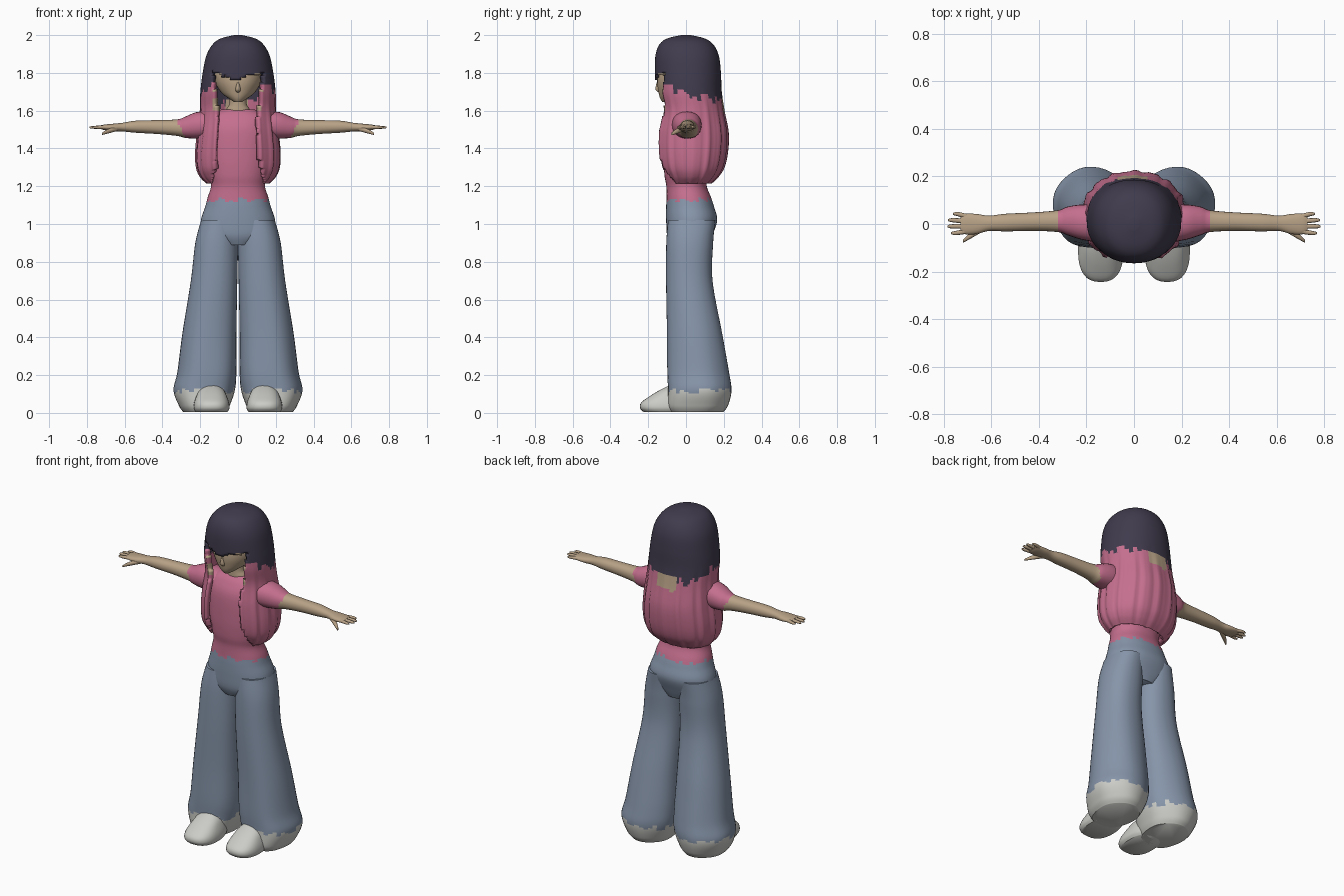
import bpy, bmesh, math, random

if "Cube" in bpy.data.objects:
    bpy.data.objects.remove(bpy.data.objects["Cube"], do_unlink=True)
random.seed(4)
JAG = [random.uniform(-1, 1) for _ in range(60)]


def material(name, r, g, b):
    m = bpy.data.materials.new(name)
    m.use_nodes = True
    m.diffuse_color = (r, g, b, 1)
    m.node_tree.nodes["Principled BSDF"].inputs["Base Color"].default_value = (r, g, b, 1)
    return m


SKIN = material("skin", 0.48, 0.36, 0.24)
PINK = material("pink", 0.56, 0.16, 0.27)
DENIM = material("denim", 0.24, 0.30, 0.40)
WHITE = material("shoe_white", 0.60, 0.60, 0.57)
DARK = material("dark_hair", 0.052, 0.044, 0.075)


def jag(c, cx=0):
    """Ragged value, constant along one column around the vertical axis."""
    return JAG[int((math.atan2(c.y, c.x - cx) + math.pi) * 9) % 60]


def smooth_sections(sections, sub):
    """Catmull-Rom interpolation between the given sections."""
    out = []
    for i in range(len(sections) - 1):
        a, b, c, d = (sections[max(0, min(len(sections) - 1, i + k))] for k in (-1, 0, 1, 2))
        for s in range(sub):
            t = s / sub
            out.append([0.5 * (2 * q + (r - p) * t + (2 * p - 5 * q + 4 * r - w) * t * t
                               + (3 * q - p - 3 * r + w) * t ** 3)
                        for p, q, r, w in zip(a, b, c, d)])
    return out + [list(sections[-1])]


def loft(name, sections, mats, rule=None, axis="z", n=32, sub=4, power=2.2,
         ripple=None, cut=None, mirror=False, thick=0):
    """Skin rounded rings: (position, centre a, centre b, radius a, radius b)."""
    bm = bmesh.new()
    rings = []
    for t, a, b, ra, rb in smooth_sections(sections, sub):
        ring = []
        for j in range(n):
            ang = 2 * math.pi * j / n
            c, s = math.cos(ang), math.sin(ang)
            k = 1 + (ripple(ang, t) if ripple else 0)
            u = a + ra * k * math.copysign(abs(c) ** (2 / power), c)
            v = b + rb * k * math.copysign(abs(s) ** (2 / power), s)
            ring.append(bm.verts.new((u, v, t) if axis == "z" else (t, u, v)))
        rings.append(ring)
    for lo, hi in zip(rings, rings[1:]):
        for j in range(n):
            k = (j + 1) % n
            bm.faces.new((lo[j], lo[k], hi[k], hi[j]))
    if not cut:
        bm.faces.new(rings[0][::-1])
    bm.faces.new(rings[-1])
    if cut:
        gone = [f for f in bm.faces if cut(f.calc_center_median())]
        bmesh.ops.delete(bm, geom=gone, context="FACES")
    if rule:
        for f in bm.faces:
            f.material_index = rule(f.calc_center_median())
    mesh = bpy.data.meshes.new(name)
    bm.to_mesh(mesh)
    bm.free()
    for m in mats:
        mesh.materials.append(m)
    ob = bpy.data.objects.new(name, mesh)
    bpy.context.collection.objects.link(ob)
    bpy.ops.object.select_all(action="DESELECT")
    ob.select_set(True)
    bpy.context.view_layer.objects.active = ob
    bpy.ops.object.shade_smooth_by_angle(angle=math.radians(55))
    if thick:
        mod = ob.modifiers.new("thickness", "SOLIDIFY")
        mod.thickness, mod.offset = thick, -1
    if mirror:
        ob.modifiers.new("mirror", "MIRROR")
    return ob


# Wide trouser legs that end in the white heel and sole
loft("trouser_legs", [
    (0.005, .175, .055, .115, .14), (0.04, .178, .06, .135, .16),
    (0.12, .178, .07, .162, .168), (0.22, .163, .062, .156, .163),
    (0.42, .15, .045, .143, .146), (0.7, .126, .018, .123, .123),
    (0.9, .113, .02, .113, .124), (1.02, .1, .03, .095, .125)],
    [DENIM, WHITE], lambda c: int(c.z < 0.115 + 0.02 * jag(c, .17)),
    sub=10, n=40, mirror=True,
    ripple=lambda a, t: 0.02 * math.sin(5 * a + 3 * t) * max(0, 1 - t))

# Rounded shoe fronts
loft("shoe_toes", [
    (0.005, .14, -.11, .085, .115), (0.025, .14, -.11, .095, .133),
    (0.055, .14, -.105, .092, .132), (0.09, .14, -.085, .08, .105),
    (0.12, .14, -.06, .065, .08), (0.145, .14, -.04, .04, .05)],
    [WHITE], power=2.5, mirror=True)

# Hips and shirt in one body
loft("shirt_and_hips", [
    (0.89, 0, .02, .10, .10), (0.94, 0, .02, .19, .12), (1.02, 0, .03, .196, .135),
    (1.09, 0, .022, .174, .127), (1.14, 0, .015, .161, .118), (1.2, 0, .003, .143, .107),
    (1.26, 0, 0, .152, .114), (1.36, 0, 0, .165, .118), (1.5, 0, 0, .168, .11),
    (1.57, 0, .005, .15, .085), (1.605, 0, .01, .09, .06)],
    [PINK, DENIM], lambda c: int(c.z < 1.125 + 0.014 * jag(c)), sub=6, n=48)

# Arms with short flared sleeves, then fingers and thumb
loft("arms", [
    (0.08, 0, 1.52, .07, .065), (0.15, .002, 1.525, .078, .07), (0.22, .008, 1.522, .074, .07),
    (0.28, .013, 1.512, .06, .056), (0.32, .012, 1.51, .046, .044),
    (0.42, .01, 1.513, .039, .037), (0.54, .006, 1.515, .037, .032),
    (0.61, .003, 1.513, .032, .023), (0.66, 0, 1.511, .042, .02),
    (0.71, 0, 1.512, .043, .014), (0.73, 0, 1.513, .03, .008)],
    [SKIN, PINK], lambda c: int(c.x < 0.305 + 0.5 * (c.z - 1.51)),
    axis="x", n=24, mirror=True)
for label, y0, y1, tip in (("index", -.028, -.038, .77), ("middle", -.009, -.01, .785),
                           ("ring", .01, .016, .782), ("little", .028, .042, .762)):
    loft(label + "_fingers", [
        (0.69, y0, 1.512, .011, .010), (tip - .02, y1, 1.512, .009, .008),
        (tip, y1, 1.511, .004, .004)], [SKIN], axis="x", n=10, sub=3, mirror=True)
loft("thumbs", [
    (0.635, -.015, 1.507, .016, .014), (0.69, -.05, 1.49, .013, .012),
    (0.72, -.073, 1.477, .006, .006)], [SKIN], axis="x", n=10, mirror=True)

# Neck, head and nose
loft("neck", [(1.52, 0, 0, .075, .055), (1.6, 0, 0, .065, .055), (1.64, 0, -.01, .045, .045),
              (1.74, 0, -.015, .045, .045)], [SKIN])
loft("head", [
    (1.645, 0, -.095, .02, .03), (1.665, 0, -.075, .05, .062), (1.695, 0, -.045, .088, .1),
    (1.75, 0, -.02, .123, .133), (1.81, 0, -.005, .135, .14), (1.87, 0, 0, .12, .12)],
    [SKIN], power=2)
loft("nose", [(1.695, 0, -.135, .008, .008), (1.712, 0, -.145, .014, .016),
              (1.75, 0, -.148, .005, .008)], [SKIN], n=12)


# Long hair: a rippled shell, open in front below the fringe
def face_opening(c):
    width = 0.105 + 0.12 * abs(c.z - 1.5)
    return c.y < 0 and abs(c.x) < width and c.z < 1.765 + 0.25 * abs(c.x) + 0.008 * jag(c)


def hair_colour(c):
    if c.y > 0.1 and -0.075 < c.x < 0.055 and 1.585 + 0.015 * jag(c) < c.z < 1.66:
        return 2
    if c.y < 0 and abs(c.x) < 0.13 and 1.6 < c.z < 1.80 and abs(c.x) > 0.085:
        return 2
    return int(c.z < 1.695 - 0.3 * c.y + 0.028 * jag(c))


loft("hair", [
    (1.215, 0, .02, .165, .115), (1.25, 0, .025, .198, .145), (1.3, 0, .026, .218, .174),
    (1.38, 0, .028, .222, .19), (1.48, 0, .03, .213, .192), (1.6, 0, .03, .2, .172),
    (1.7, 0, .015, .199, .174), (1.8, 0, .01, .187, .175), (1.89, 0, .006, .168, .168),
    (1.95, 0, .002, .135, .143), (1.982, 0, 0, .092, .1), (2.0, 0, 0, .02, .025)],
    [DARK, PINK, SKIN], hair_colour, n=96, sub=8, power=2.15, cut=face_opening, thick=0.03,
    ripple=lambda a, t: (0.018 * math.sin(17 * a) + 0.012 * math.sin(29 * a + 1))
    * min(1, max(0, (1.72 - t) * 5)))
